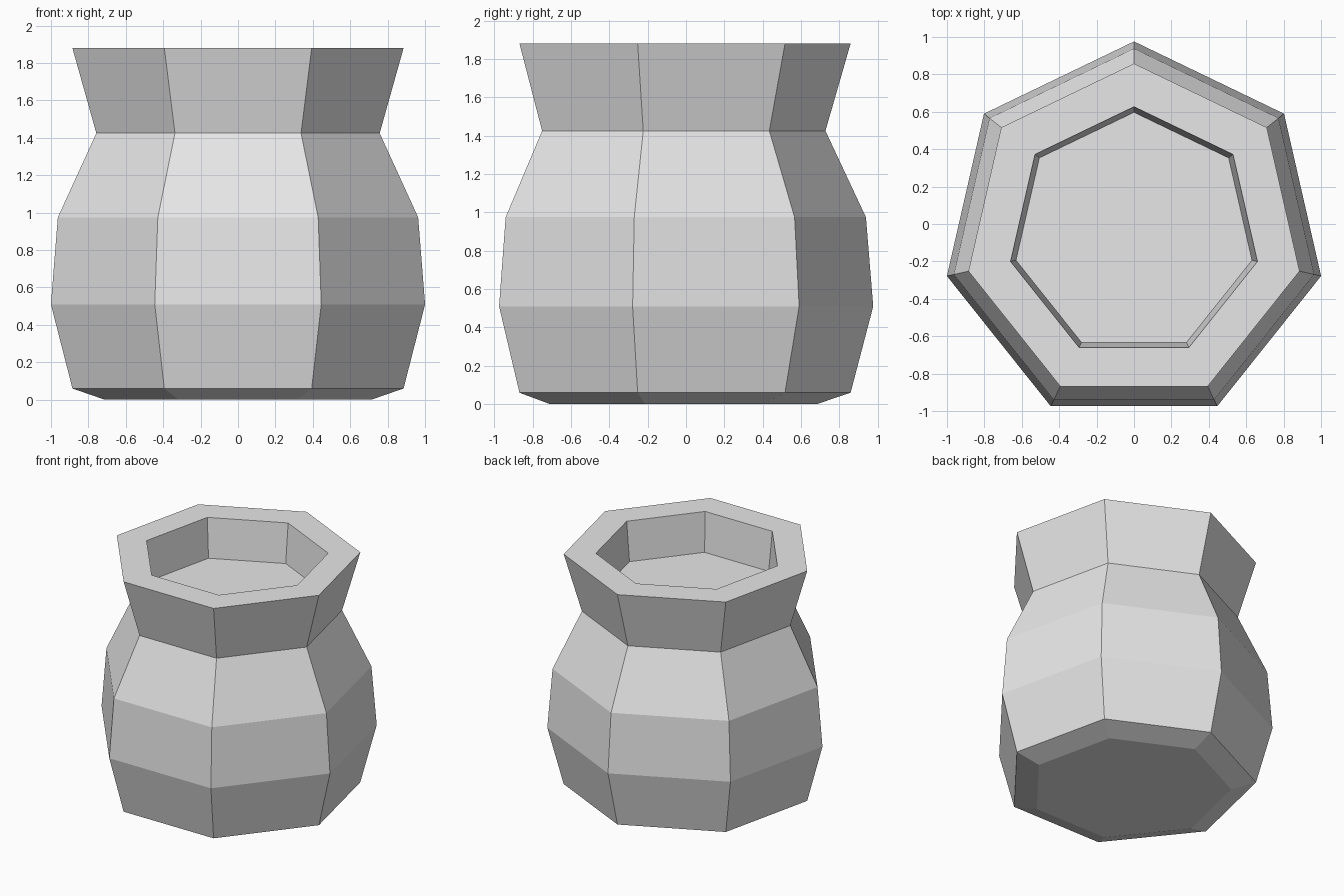
import bpy, bmesh, math

if "Cube" in bpy.data.objects:
    bpy.data.objects.remove(bpy.data.objects["Cube"])

SIDES = 7
CENTRE_Y = -0.05   # puts the seven-sided bounds on y = 0

# (radius, height) from the base, up the outside, over the rim, to the inner floor
PROFILE = [
    (0.73, 0.0), (0.908, 0.06), (1.026, 0.51), (0.988, 0.975),
    (0.777, 1.425), (0.908, 1.88), (0.677, 1.88), (0.647, 1.57),
]

clay = bpy.data.materials.new("grey clay")
clay.diffuse_color = (0.8, 0.8, 0.8, 1.0)
clay.use_nodes = True
clay.node_tree.nodes["Principled BSDF"].inputs["Base Color"].default_value = clay.diffuse_color


def ring(bm, radius, z):
    """One seven-sided loop with a corner pointing to the back."""
    angles = [math.pi / 2 + math.tau * i / SIDES for i in range(SIDES)]
    return [bm.verts.new((radius * math.cos(a), CENTRE_Y + radius * math.sin(a), z))
            for a in angles]


# Pot: stacked loops joined by flat quads, closed at base and inner floor
bm = bmesh.new()
rings = [ring(bm, r, z) for r, z in PROFILE]
for low, high in zip(rings, rings[1:]):
    for i in range(SIDES):
        j = (i + 1) % SIDES
        bm.faces.new((low[i], low[j], high[j], high[i]))
bm.faces.new(list(reversed(rings[0])))
bm.faces.new(rings[-1])

mesh = bpy.data.meshes.new("pot")
bm.to_mesh(mesh)
bm.free()
mesh.materials.append(clay)
pot = bpy.data.objects.new("pot", mesh)
bpy.context.collection.objects.link(pot)
